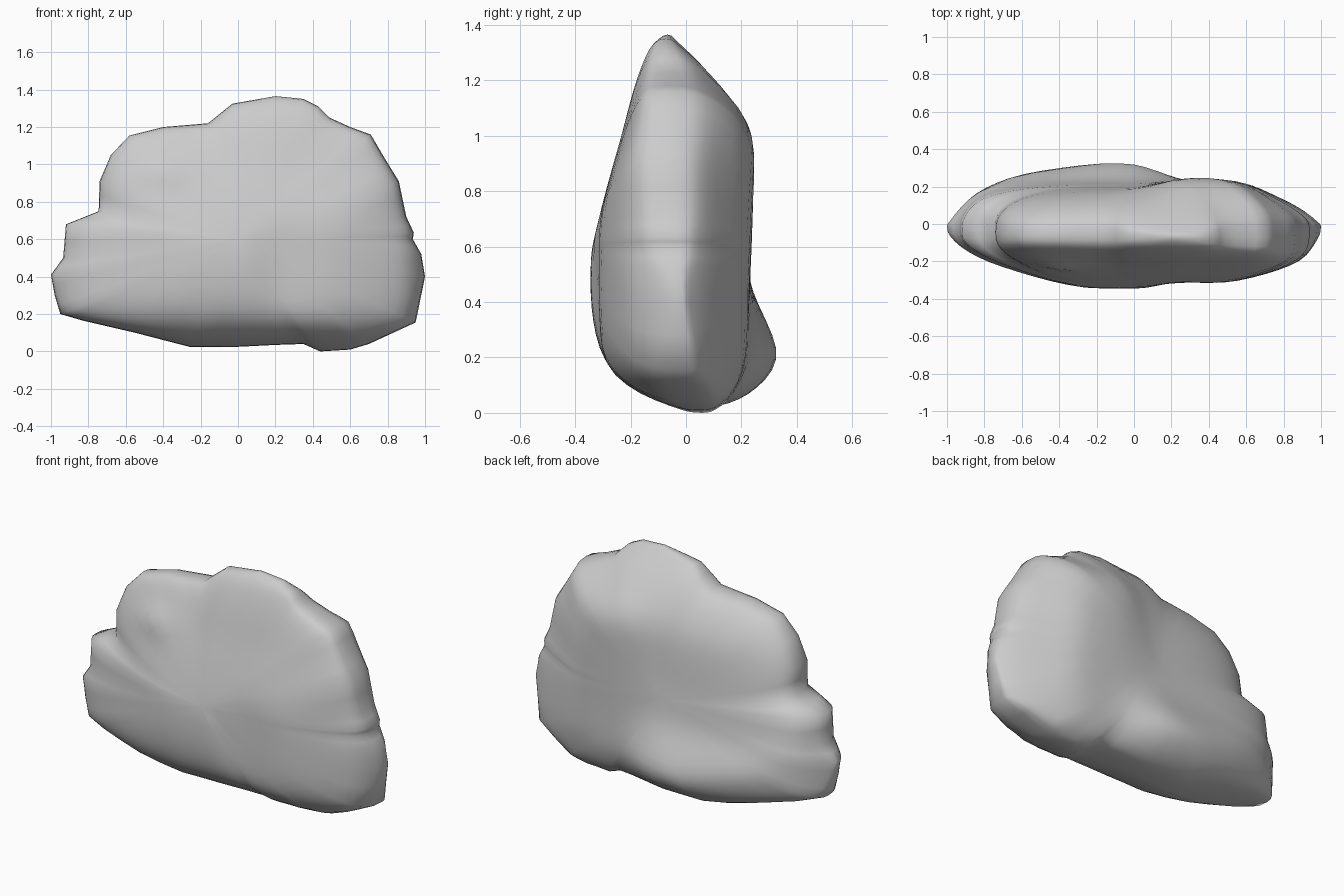
import bpy, bmesh, math

if "Cube" in bpy.data.objects:
    bpy.data.objects.remove(bpy.data.objects["Cube"])


def interp(table, t):
    if t <= table[0][0]:
        return table[0][1]
    for (a, va), (b, vb) in zip(table, table[1:]):
        if t <= b:
            return va + (vb - va) * (t - a) / (b - a)
    return table[-1][1]


def bump(x, z, cx, cz, wx, wz):
    return math.exp(-((x - cx) / wx) ** 2 - ((z - cz) / wz) ** 2)


# Front outline, counter-clockwise (x, z)
OUTLINE = [(1, .4), (.98, .52), (.935, .6), (.94, .635), (.9, .72), (.86, .91),
           (.78, 1.04), (.71, 1.16), (.6, 1.2), (.49, 1.25), (.43, 1.31), (.35, 1.35),
           (.2, 1.365), (-.03, 1.325), (-.16, 1.22), (-.4, 1.2), (-.58, 1.155),
           (-.68, 1.05), (-.74, .91), (-.745, .75), (-.92, .68), (-.935, .5),
           (-1, .41), (-.98, .3), (-.95, .2), (-.83, .165), (-.55, .1), (-.26, .025),
           (0, .025), (.2, .035), (.35, .04), (.44, 0), (.6, .01), (.7, .04), (.95, .155)]

# Depth profiles by height (z, y) and by width (x, y)
FRONT_Z = [(0, -.02), (.03, -.13), (.08, -.25), (.15, -.305), (.25, -.33), (.4, -.345),
           (.58, -.345), (.8, -.29), (1, -.235), (1.2, -.195), (1.34, -.155), (1.365, -.08)]
BACK_LEFT_Z = [(0, .12), (.03, .22), (.07, .29), (.18, .365), (.3, .31), (.45, .23),
               (.7, .2), (1, .185), (1.15, .14), (1.25, .09), (1.365, -.04)]
BACK_RIGHT_Z = [(0, .12), (.05, .2), (.2, .23), (.42, .23), (.8, .25), (1, .265),
                (1.1, .23), (1.15, .17), (1.25, .1), (1.365, -.04)]
FRONT_X = [(-1, -.11), (-.93, -.18), (-.8, -.23), (-.4, -.32), (-.25, -.345), (.07, -.345),
           (.2, -.31), (.5, -.32), (.75, -.275), (.92, -.235), (1, -.1)]
BACK_X = [(-1, 0), (-.95, .11), (-.85, .21), (-.55, .3), (-.1, .36), (.03, .35),
          (.25, .27), (.45, .26), (.6, .25), (.65, .21), (.87, .12), (.95, .07), (1, 0)]


def hull(x, z, side):
    if side < 0:
        return max(interp(FRONT_Z, z), interp(FRONT_X, x))
    t = min(max((x + .05) / .4, 0), 1)
    t = t * t * (3 - 2 * t)
    y = interp(BACK_LEFT_Z, z) * (1 - t) + interp(BACK_RIGHT_Z, z) * t
    return min(y, interp(BACK_X, x))


# Neighbourhood average that softens creases between profiles
OFFSETS = [(0, 0)] + [(d * math.cos(a * math.pi / 4), d * math.sin(a * math.pi / 4))
                      for d in (.04, .08) for a in range(8)]


def depth(x, z, r, side):
    rim = .08 - .1 * z - .05 * abs(x)
    k = min(1, 4 * (1 - r) + .25)
    y = sum(hull(x + k * dx, z + k * dz, side) for dx, dz in OFFSETS) / len(OFFSETS)
    if side < 0:
        y -= .04 * bump(x, z, -.42, .97, .13, .07)
        y = min(y, rim - .01)
    else:
        y = max(y, rim + .01)
    # Rounder edge at the upper left, fuller along the right, top and bottom
    c, s = x / (math.hypot(x, z - .6) + 1e-6), (z - .6) / (math.hypot(x, z - .6) + 1e-6)
    p = 4.3 - 1.7 * max(0, -c * .8 + s * .6) ** 2
    if side > 0:
        p -= .9 * max(0, c * .9 + s * .43) ** 2
    return rim + (y - rim) * max(0, 1 - r ** p) ** (1 / p)


# Boulder: concentric rings of the outline, pushed out to front and back
CX, CZ, RINGS = 0.0, 0.6, 16
loop = []
for a, b in zip(OUTLINE, OUTLINE[1:] + OUTLINE[:1]):
    loop += [a, ((a[0] + b[0]) / 2, (a[1] + b[1]) / 2)]
n = len(loop)
bm = bmesh.new()
rim_ring = [bm.verts.new((x, depth(x, z, 1, -1), z)) for x, z in loop]
for side in (-1, 1):
    prev = rim_ring
    for i in range(RINGS - 1, 0, -1):
        r = math.sin(math.pi / 2 * i / RINGS)
        ring = []
        for px, pz in loop:
            x, z = CX + (px - CX) * r, CZ + (pz - CZ) * r
            ring.append(bm.verts.new((x, depth(x, z, r, side), z)))
        for j in range(n):
            k = (j + 1) % n
            bm.faces.new((prev[j], prev[k], ring[k], ring[j]))
        prev = ring
    tip = bm.verts.new((CX, depth(CX, CZ, 0, side), CZ))
    for j in range(n):
        bm.faces.new((prev[j], prev[(j + 1) % n], tip))

# Even out the radial streaks in depth only
soft = [v for v in bm.verts if v not in set(rim_ring)]
bmesh.ops.smooth_vert(bm, verts=soft, factor=.4, use_axis_y=True)
bmesh.ops.recalc_face_normals(bm, faces=bm.faces)
for f in bm.faces:
    f.smooth = True
mesh = bpy.data.meshes.new("boulder")
bm.to_mesh(mesh)
bm.free()
bpy.context.collection.objects.link(bpy.data.objects.new("boulder", mesh))
